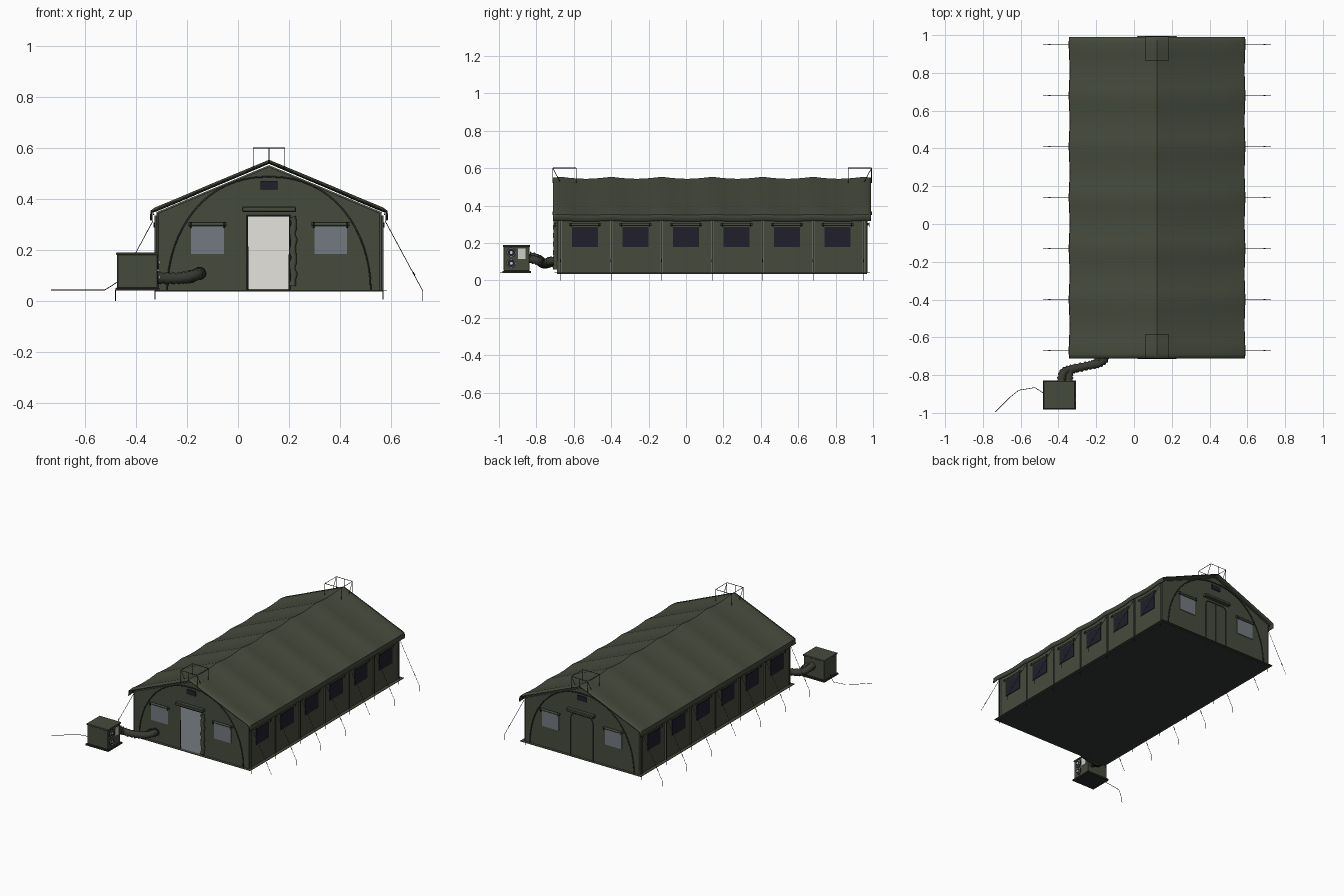
import bpy, bmesh, math
from mathutils import Vector
from mathutils.geometry import interpolate_bezier

cube = bpy.data.objects.get("Cube")
if cube:
    bpy.data.objects.remove(cube)


def material(name, r, g, b):
    m = bpy.data.materials.new(name)
    m.use_nodes = True
    m.diffuse_color = (r, g, b, 1)
    bsdf = m.node_tree.nodes["Principled BSDF"]
    bsdf.inputs["Base Color"].default_value = (r, g, b, 1)
    bsdf.inputs["Roughness"].default_value = 0.9
    return m


OLIVE = material("olive canvas", .062, .070, .046)
SEAM = material("light olive webbing", .125, .13, .105)
DARK = material("dark trim", .022, .024, .022)
HOSE = material("dark olive hose", .040, .043, .031)
FLOOR = material("black groundsheet", .032, .036, .037)
NAVY = material("dark window", .014, .0135, .025)
GLASS = material("blue grey window", .175, .195, .22)
PALE = material("pale lining", .78, .77, .73)
METAL = material("light metal", .60, .61, .60)

CX = .122                      # tent centre line
W, FRONT, BACK = .442, -.685, .965
BASE, EAVE, RIDGE = .04, .345, .53
DOOR_L, DOOR_R, DOOR_TOP = .037, .203, .335
ARCHES = [-.67 + .27 * i for i in range(7)]


def finish(name, bm, mats, smooth=False):
    bmesh.ops.recalc_face_normals(bm, faces=bm.faces)
    mesh = bpy.data.meshes.new(name)
    bm.to_mesh(mesh)
    bm.free()
    ob = bpy.data.objects.new(name, mesh)
    bpy.context.collection.objects.link(ob)
    for m in mats:
        mesh.materials.append(m)
    if smooth:
        bpy.ops.object.select_all(action='DESELECT')
        bpy.context.view_layer.objects.active = ob
        ob.select_set(True)
        bpy.ops.object.shade_smooth_by_angle(angle=math.radians(40))
    return ob


def box(name, x, y, z, mat, bevel=0):
    """Box from three (low, high) ranges."""
    bm = bmesh.new()
    bmesh.ops.create_cube(bm, size=1)
    for v in bm.verts:
        v.co = Vector([(r[0] + r[1]) / 2 + c * (r[1] - r[0]) for r, c in zip((x, y, z), v.co)])
    if bevel:
        bmesh.ops.bevel(bm, geom=bm.edges[:], offset=bevel, segments=1, affect='EDGES')
    return finish(name, bm, [mat])


def tube(name, paths, radius, mat, sides=6, closed=False, ribs=False):
    """Round tubes swept along one or more point lists."""
    cu = bpy.data.curves.new(name, 'CURVE')
    cu.dimensions = '3D'
    cu.bevel_depth = radius
    cu.bevel_resolution = max(0, sides // 2 - 2)
    cu.use_fill_caps = True
    for pts in paths:
        s = cu.splines.new('POLY')
        s.points.add(len(pts) - 1)
        s.use_cyclic_u = closed
        for i, p in enumerate(pts):
            s.points[i].co = (*p, 1)
            s.points[i].radius = .74 if ribs and i % 2 else 1
    tmp = bpy.data.objects.new(name + " path", cu)
    bpy.context.collection.objects.link(tmp)
    mesh = bpy.data.meshes.new_from_object(tmp.evaluated_get(bpy.context.evaluated_depsgraph_get()))
    bpy.data.objects.remove(tmp)
    mesh.name = name
    mesh.materials.clear()
    mesh.materials.append(mat)
    ob = bpy.data.objects.new(name, mesh)
    bpy.context.collection.objects.link(ob)
    return ob


def gable_shell(inset, floor, y0, y1):
    """Extruded gable prism, open at the front end."""
    w = W - inset
    outline = [(-w, floor), (w, floor), (w, EAVE - inset), (0, RIDGE - inset), (-w, EAVE - inset)]
    bm = bmesh.new()
    front = [bm.verts.new((CX + x, y0, z)) for x, z in outline]
    back = [bm.verts.new((CX + x, y1, z)) for x, z in outline]
    for i in range(5):
        f = bm.faces.new((front[i], front[i - 1], back[i - 1], back[i]))
        f.material_index = int(i == 1)
    bm.faces.new(back)
    return bm, front


# Tent body with a dark underside and an open doorway cut in the front wall
bm, front = gable_shell(0, BASE, FRONT, BACK)
notch = [bm.verts.new((x, FRONT, z)) for x, z in
         ((DOOR_L, BASE), (DOOR_L, DOOR_TOP), (DOOR_R, DOOR_TOP), (DOOR_R, BASE))]
bm.faces.new([front[0]] + notch + front[1:])
finish("tent_body", bm, [OLIVE, FLOOR])

# Pale lining and floor seen through the doorway
bm, front = gable_shell(.005, BASE + .006, FRONT, BACK - .005)
finish("inner_lining", bm, [PALE, GLASS]).data.flip_normals()

# Groundsheet and hem
box("groundsheet", (CX - W - .006, CX + W + .006), (FRONT - .004, BACK + .004), (BASE - .004, BASE), FLOOR)
box("ground_hem", (CX - W - .022, CX + W + .022), (FRONT - .018, BACK + .018), (BASE, BASE + .003), OLIVE)

# Fly sheet: scalloped between the arches, with a hanging valance
section = [(0, .552), (.12, .502), (.24, .452), (.35, .405), (.447, .365), (.464, .353), (.466, .32)]
section = [(-x, z) for x, z in section[:0:-1]] + section
ys = [-.712, -.69] + [-.67 + .27 * i / 6 for i in range(37)] + [.97, .99]
bm = bmesh.new()
rows = []
for y in ys:
    wave = abs(math.sin(math.pi * (y + .67) / .27))
    rows.append([bm.verts.new((CX + x * (1 - .01 * wave), y, z - wave * (.005 if z < .36 else .011)))
                 for x, z in section])
for a, b in zip(rows, rows[1:]):
    for i in range(len(section) - 1):
        bm.faces.new((a[i], a[i + 1], b[i + 1], b[i]))
fly = finish("fly_sheet", bm, [OLIVE], True)
mod = fly.modifiers.new("thickness", 'SOLIDIFY')
mod.thickness = .005
mod.offset = 0

# Long walls: windows, rolled covers, seams, guy ropes and stakes
for side, s in (("left", 1), ("right", -1)):
    wx = CX + s * W

    def out(d):
        return tuple(sorted((wx, wx + s * d)))
    for i, y in enumerate(ARCHES):
        box(f"{side}_seam_{i}", out(.005), (y - .006, y + .006), (BASE, EAVE - .01), SEAM)
        box(f"{side}_seam_cord_{i}", out(.008), (y - .002, y + .002), (BASE, EAVE - .01), DARK)
        if i < 6:
            c = y + .13
            box(f"{side}_window_{i}", out(.004), (c - .07, c + .07), (.18, .287), NAVY)
            tube(f"{side}_window_roll_{i}", [[(wx + s * .006, c + d, .299) for d in (-.085, .085)]],
                 .006, OLIVE, 8)
            tube(f"{side}_window_straps_{i}", [[(wx + s * .011, c + d, .308), (wx + s * .011, c + d, .288)]
                                               for d in (-.075, .075)], .002, DARK, 4)
    tube(f"{side}_guy_ropes", [[(wx + s * .014, y, .315), (CX + s * .604, y, .04), (CX + s * .604, y, 0)]
                               for y in ARCHES], .0014, DARK, 4)
    tube(f"{side}_rope_sliders", [[(CX + s * .566, y, .113), (CX + s * .573, y, .1)] for y in ARCHES],
         .003, DARK, 4)
    tube(f"{side}_wall_stakes", [[(wx + s * .006, y, .05), (wx + s * .006, y, .005)] for y in ARCHES],
         .002, DARK, 4)
    tube(f"{side}_eave_cord", [[(wx + s * .012, FRONT, EAVE - .005), (wx + s * .012, BACK, EAVE - .005)]],
         .003, DARK)

# Gable ends: arch seam, vent, windows, door awning and ridge frame
for end, s, wy in (("front", -1, FRONT), ("back", 1, BACK)):

    def out(d):
        return tuple(sorted((wy, wy + s * d)))
    arch = [(CX + .4 * math.copysign(abs(math.cos(t)) ** .9, math.cos(t)), wy + s * .002,
             BASE + .448 * math.sin(t)) for t in [math.pi * k / 32 for k in range(33)]]
    tube(f"{end}_arch_seam", [arch], .0035, DARK)
    tube(f"{end}_corner_seams", [[(CX + k * (W - .003), wy, BASE), (CX + k * (W - .003), wy, EAVE)]
                                 for k in (-1, 1)], .004, SEAM)
    tube(f"{end}_roof_edge", [[(CX - W, wy, EAVE), (CX, wy, RIDGE), (CX + W, wy, EAVE)]], .004, SEAM)
    box(f"{end}_vent", (CX - .034, CX + .034), out(.006), (.437, .471), NAVY)
    for n, k in (("left", 1), ("right", -1)):
        c = CX + k * .242
        box(f"{end}_{n}_window", (c - .064, c + .064), out(.005), (.185, .292), GLASS)
        tube(f"{end}_{n}_window_roll", [[(c - .075, wy + s * .007, .301), (c + .075, wy + s * .007, .301)]],
             .0075, OLIVE, 8)
        tube(f"{end}_{n}_roll_straps", [[(c + d, wy + s * .015, .31), (c + d, wy + s * .015, .286)]
                                        for d in (-.066, .066)], .0025, DARK)
    box(f"{end}_door_awning", (CX - .106, CX + .106), out(.03), (.349, .37), OLIVE, .004)
    # Cage above the ridge
    y0, y1 = wy + s * .027, wy - s * .098
    top = [(CX - .062, y0, .601), (CX + .062, y0, .601), (CX + .062, y1, .601), (CX - .062, y1, .601)]
    tube(f"{end}_ridge_cage_top", [top], .002, DARK, 4, closed=True)
    tube(f"{end}_ridge_cage_legs", [[p, (p[0], p[1], .522)] for p in top]
         + [[(CX, y0, .601), (CX, y0, .545)]]
         + [[(CX + k * .062, y0, .601), (CX + k * .062, y0 - s * .04, .525)] for k in (-1, 1)],
         .0018, DARK, 4)

# Open front doorway with its rolled flap
tube("front_door_frame", [[(DOOR_L, FRONT, BASE), (DOOR_L, FRONT, DOOR_TOP), (DOOR_R, FRONT, DOOR_TOP),
                           (DOOR_R, FRONT, BASE)]], .004, DARK, 4)
roll = [(.217 + .003 * (k % 3 - 1), FRONT - .012, .06 + .0225 * k) for k in range(13)]
tube("front_door_roll", [roll], .015, OLIVE, 10, ribs=True)

# Closed back door: raised outline with rounded top
door = [(CX - .085, BACK + .003, BASE)]
door += [(CX + sx * .055 + .03 * math.cos(a), BACK + .003, .3 + .035 * math.sin(a))
         for sx, a0 in ((-1, math.pi), (1, math.pi / 2)) for a in [a0 - math.pi * k / 12 for k in range(7)]]
door += [(CX + .085, BACK + .003, BASE)]
tube("back_door_outline", [door], .003, DARK)
tube("back_door_zip", [[(CX, BACK + .001, BASE), (CX, BACK + .001, .335)]], .0015, DARK, 4)

# Air unit with control panel and two fans
box("air_unit_base", (-.482, -.308), (-.982, -.828), (BASE, .05), DARK)
box("air_unit_body", (-.475, -.316), (-.975, -.837), (.05, .185), OLIVE, .003)
box("air_unit_lid", (-.479, -.312), (-.979, -.833), (.18, .19), OLIVE, .002)
box("air_unit_control_panel", (-.316, -.311), (-.898, -.858), (.115, .172), METAL)
for i, z in enumerate((.15, .092)):
    ring = [(-.312, -.934 + .021 * math.cos(a), z + .021 * math.sin(a))
            for a in [math.tau * k / 20 for k in range(20)]]
    tube(f"air_unit_fan_disc_{i}", [[(-.318, -.934, z), (-.312, -.934, z)]], .026, NAVY, 20)
    tube(f"air_unit_fan_ring_{i}", [ring], .002, METAL, closed=True)
    tube(f"air_unit_fan_hub_{i}", [[(-.314, -.934, z), (-.307, -.934, z)]], .008, METAL, 10)

# Ribbed ducts from the unit to the tent
for i, (x, z, ex, ez) in enumerate(((-.385, .13, -.15, .108), (-.345, .115, -.185, .095))):
    a, c = Vector((x, -.837, z)), Vector((ex, FRONT, ez))
    b = Vector(((x + ex) / 2, -.755, .088))
    path = interpolate_bezier(a, a + Vector((0, .07, -.01)), b - Vector((.09, .02, 0)), b, 18)
    path += interpolate_bezier(b, b + Vector((.07, .016, 0)), c - Vector((0, .06, 0)), c, 18)[1:]
    tube(f"air_duct_{i}", [path], .025, HOSE, 12, ribs=True)
    tube(f"air_duct_collar_{i}", [[(ex, FRONT - .008, ez), (ex, FRONT + .002, ez)]], .026, DARK, 14)

# Power cable
tube("power_cable", [[(-.474, -.9, .075), (-.495, -.885, .06), (-.525, -.866, .042), (-.61, -.88, .042),
                      (-.66, -.92, .042), (-.735, -.995, .042)]], .0016, DARK, 4)
